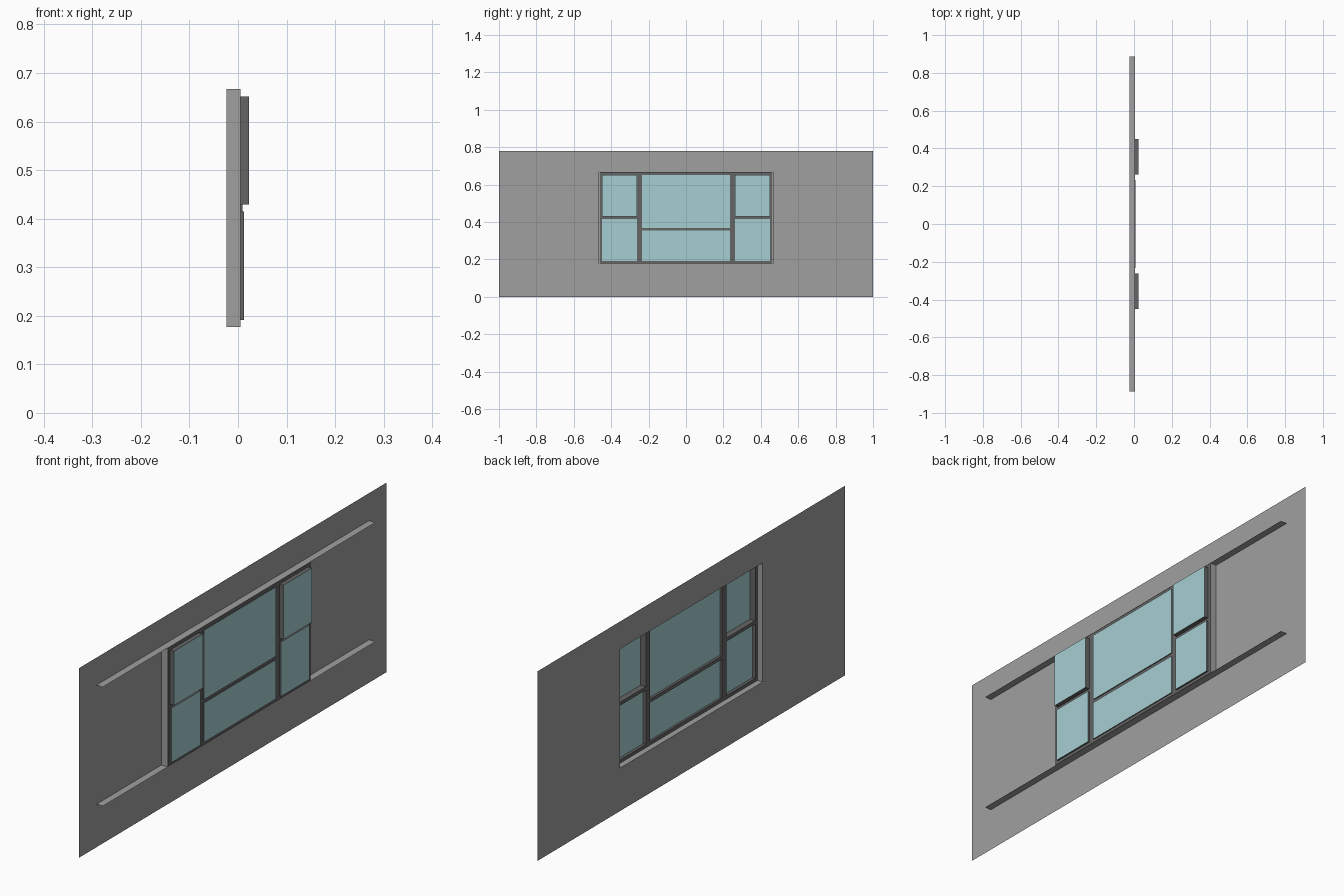
import bpy
import bmesh

if "Cube" in bpy.data.objects:
    bpy.data.objects.remove(bpy.data.objects["Cube"], do_unlink=True)


def material(name, color):
    m = bpy.data.materials.new(name)
    m.diffuse_color = color
    m.use_nodes = True
    m.node_tree.nodes["Principled BSDF"].inputs["Base Color"].default_value = color
    return m


WALL = material("wall grey", (0.35, 0.35, 0.35, 1))
FRAME = material("frame dark grey", (0.13, 0.13, 0.13, 1))
GLASS = material("glass pale teal", (0.38, 0.62, 0.65, 1))

# Shared measurements
BACK, FACE = -0.024, 0.005            # wall plane and frame front
HALF, LOW, HIGH = 0.464, 0.177, 0.667  # window opening
TRIM = 0.014                          # frame bar width


def finish(name, bm, *mats):
    mesh = bpy.data.meshes.new(name)
    bm.to_mesh(mesh)
    bm.free()
    for m in mats:
        mesh.materials.append(m)
    ob = bpy.data.objects.new(name, mesh)
    bpy.context.collection.objects.link(ob)
    return ob


def add_box(bm, x, y, z):
    """Box from (low, high) ranges; returns its faces."""
    verts = bmesh.ops.create_cube(bm, size=1)["verts"]
    for v in verts:
        v.co = [r[0] if c < 0 else r[1] for r, c in zip((x, y, z), v.co)]
    return list({f for v in verts for f in v.link_faces})


def sheet(name, corners, mat):
    bm = bmesh.new()
    bm.faces.new([bm.verts.new(c) for c in corners])
    return finish(name, bm, mat)


# Wall sheet with the window opening left out of a three by three grid
bm = bmesh.new()
ys, zs = (-1, -HALF, HALF, 1), (0, LOW, HIGH, 0.78)
grid = [[bm.verts.new((BACK, y, z)) for z in zs] for y in ys]
for i in range(3):
    for j in range(3):
        if (i, j) != (1, 1):
            bm.faces.new((grid[i][j], grid[i + 1][j], grid[i + 1][j + 1], grid[i][j + 1]))
finish("wall", bm, WALL)

# Long ledges above and below, and reveals at the sides of the opening
for name, z in (("sill_ledge", LOW), ("head_ledge", HIGH)):
    sheet(name, [(BACK, -0.886, z), (FACE, -0.886, z), (FACE, 0.886, z), (BACK, 0.886, z)], WALL)
for name, y in (("right_reveal", -HALF), ("left_reveal", HALF)):
    sheet(name, [(BACK, y, LOW), (FACE, y, LOW), (FACE, y, HIGH), (BACK, y, HIGH)], WALL)

# Window frame: outer bars, mullions and transoms
bm = bmesh.new()
depth = (-0.001, FACE)
edge, low, high = HALF - 0.001, LOW + 0.001, HIGH - 0.001
MULLION = (0.234, 0.262)
for z in ((low, low + TRIM), (high - TRIM, high)):
    add_box(bm, depth, (-edge, edge), z)
for side in (-1, 1):
    for a, b in ((edge - TRIM, edge), MULLION):
        add_box(bm, depth, sorted((side * a, side * b)), (low + TRIM, high - TRIM))
    add_box(bm, depth, sorted((side * MULLION[1], side * (edge - TRIM))), (0.415, 0.429))
add_box(bm, depth, (-MULLION[0], MULLION[0]), (0.353, 0.367))
finish("window_frame", bm, FRAME)


# Sashes: hollow dark rims, open at the back, glazed across the front
def sash(name, front, y, z):
    bm = bmesh.new()
    faces = add_box(bm, (FACE - 0.001, front), y, z)
    bm.normal_update()
    for f in faces:
        f.material_index = 1 if f.normal.x > 0.5 else 0
    bmesh.ops.delete(bm, geom=[f for f in faces if f.normal.x < -0.5], context="FACES_ONLY")
    finish(name, bm, FRAME, GLASS)


bottom, top = 0.191, 0.652
for label, side in (("right", -1), ("left", 1)):
    span = sorted((side * 0.262, side * 0.449))
    sash(label + "_upper_sash", 0.023, span, (0.429, top))
    sash(label + "_lower_sash", 0.012, span, (bottom, 0.415))
sash("centre_upper_sash", 0.009, (-0.234, 0.234), (0.367, top))
sash("centre_lower_sash", 0.009, (-0.234, 0.234), (bottom, 0.353))
